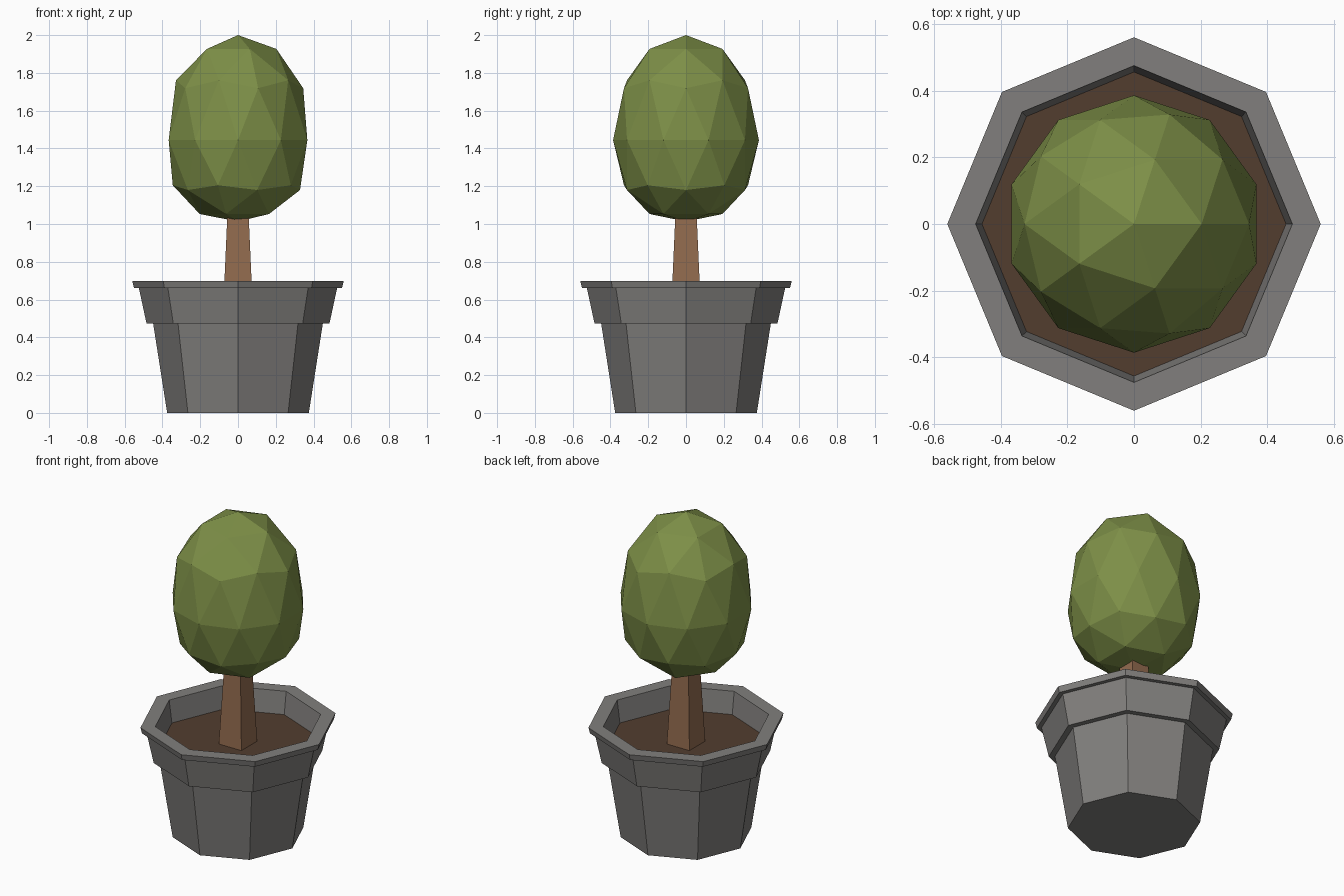
import bpy, bmesh, math

if "Cube" in bpy.data.objects:
    bpy.data.objects.remove(bpy.data.objects["Cube"])


def material(name, rgb):
    m = bpy.data.materials.new(name)
    m.diffuse_color = (*rgb, 1.0)
    m.use_nodes = True
    m.node_tree.nodes["Principled BSDF"].inputs["Base Color"].default_value = m.diffuse_color
    return m


GREY = material("stone_grey", (0.22, 0.213, 0.205))
SOIL = material("soil_brown", (0.084, 0.047, 0.028))
BARK = material("bark_brown", (0.29, 0.147, 0.078))
LEAF = material("leaf_green", (0.205, 0.275, 0.063))


def add_object(name, bm, mat):
    mesh = bpy.data.meshes.new(name)
    bm.to_mesh(mesh)
    bm.free()
    mesh.materials.append(mat)
    ob = bpy.data.objects.new(name, mesh)
    bpy.context.collection.objects.link(ob)
    return ob


def lathe(name, profile, sides, mat, start=0.0, cap_start=True, cap_end=True):
    """Sweep an (r, z) profile, listed bottom to top, into flat-sided rings."""
    bm = bmesh.new()
    rings = []
    for r, z in profile:
        angles = [start + math.tau * i / sides for i in range(sides)]
        rings.append([bm.verts.new((r * math.cos(a), r * math.sin(a), z)) for a in angles])
    for lo, hi in zip(rings, rings[1:]):
        for i in range(sides):
            j = (i + 1) % sides
            bm.faces.new((lo[i], lo[j], hi[j], hi[i]))
    if cap_start:
        bm.faces.new(rings[0][::-1])
    if cap_end:
        bm.faces.new(rings[-1])
    return add_object(name, bm, mat)


# Octagonal pot: tapered body, collar, lip and inner wall down to the soil
lathe("pot", [(0.375, 0.0), (0.449, 0.472), (0.484, 0.472), (0.525, 0.662),
              (0.551, 0.662), (0.56, 0.698), (0.475, 0.698), (0.456, 0.56)],
      8, GREY, cap_end=False)

# Soil surface
lathe("soil", [(0.456, 0.56)], 8, SOIL, cap_start=False)

# Square tapered trunk, running up into the foliage
k = math.sqrt(2)
lathe("trunk", [(0.078 * k, 0.56), (0.054 * k, 1.1)], 4, BARK, start=math.pi / 4,
      cap_start=False)

# Foliage: icosphere stretched into an egg, height remapped level by level
LEVELS = [(-1.0, 1.013), (-0.851, 1.053), (-0.526, 1.18), (-0.447, 1.205), (0.0, 1.444),
          (0.447, 1.719), (0.526, 1.761), (0.851, 1.927), (1.0, 2.0)]
bm = bmesh.new()
bmesh.ops.create_icosphere(bm, subdivisions=2, radius=1.0)
for v in bm.verts:
    v.co.x *= 0.386
    v.co.y *= 0.386
    v.co.z = min(LEVELS, key=lambda lv: abs(lv[0] - v.co.z))[1]
add_object("foliage", bm, LEAF)
